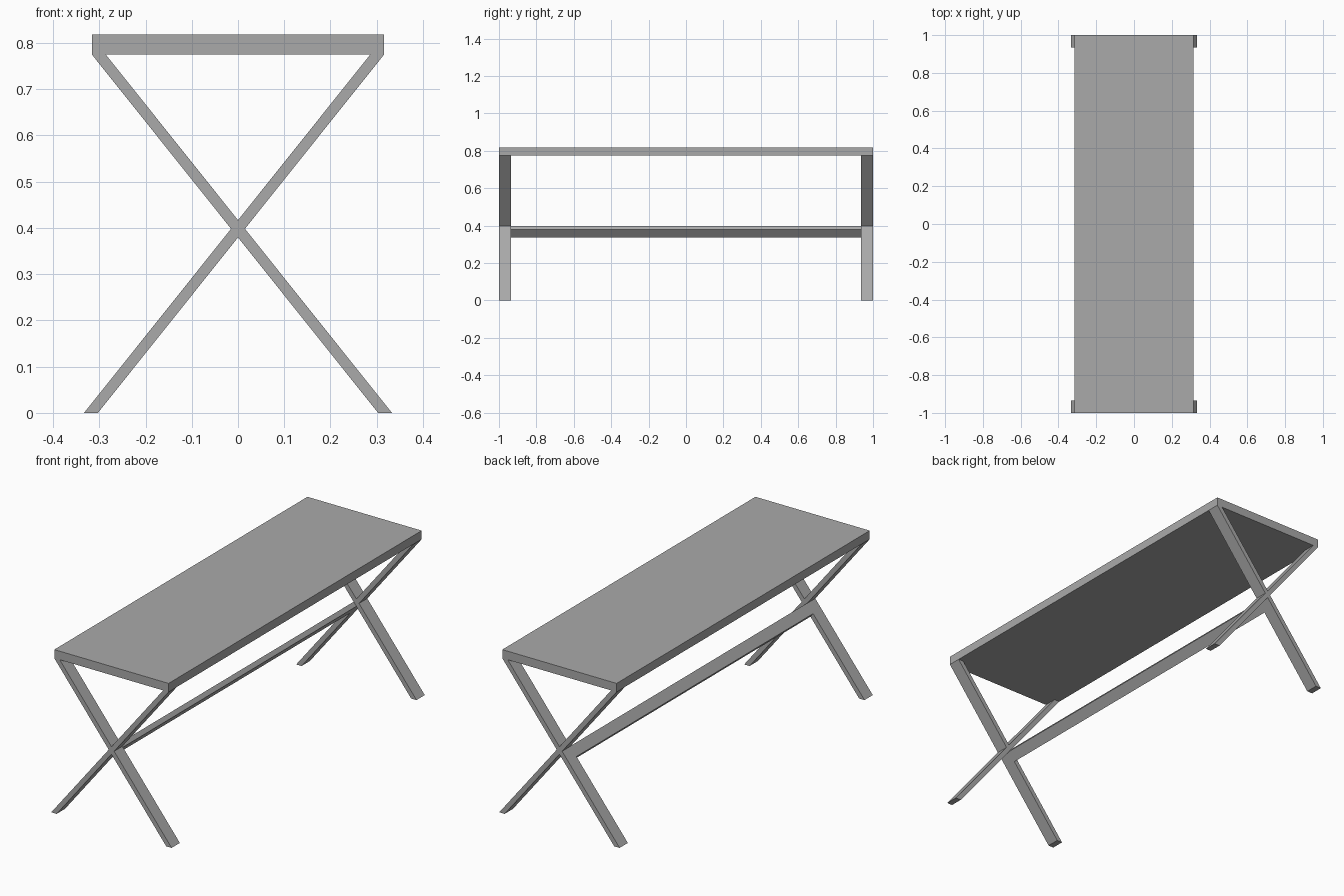
import bpy
import bmesh

cube = bpy.data.objects.get("Cube")
if cube:
    bpy.data.objects.remove(cube, do_unlink=True)

# Main dimensions
HALF_L, INNER_L = 1.0, 0.935      # table end, inner face of the end frames
TOP_W = 0.316                     # half width of the top
Z_UNDER, Z_TOP = 0.775, 0.818     # underside and surface of the top
FOOT_OUT, FOOT_IN = 0.333, 0.303  # leg section at the floor
SLOPE = (TOP_W + FOOT_IN) / Z_UNDER

grey = bpy.data.materials.new("grey")
grey.use_nodes = True
GREY = (0.40, 0.40, 0.40, 1.0)
grey.diffuse_color = GREY
grey.node_tree.nodes["Principled BSDF"].inputs["Base Color"].default_value = GREY


def extrude_profile(name, profile, y0, y1):
    """Extrude a flat (x, z) outline from y0 to y1."""
    bm = bmesh.new()
    face = bm.faces.new([bm.verts.new((x, y0, z)) for x, z in profile])
    ext = bmesh.ops.extrude_face_region(bm, geom=[face])
    moved = [v for v in ext["geom"] if isinstance(v, bmesh.types.BMVert)]
    bmesh.ops.translate(bm, vec=(0, y1 - y0, 0), verts=moved)
    bmesh.ops.recalc_face_normals(bm, faces=bm.faces)
    mesh = bpy.data.meshes.new(name)
    bm.to_mesh(mesh)
    bm.free()
    mesh.materials.append(grey)
    obj = bpy.data.objects.new(name, mesh)
    bpy.context.collection.objects.link(obj)
    return obj


def slanted(z_outer, z_inner, z_outer_top, z_inner_top):
    """Piece of the slanted leg outline between the given corner heights."""
    outer = lambda z: (-FOOT_OUT + SLOPE * z, z)
    inner = lambda z: (-FOOT_IN + SLOPE * z, z)
    return [outer(z_outer), inner(z_inner), inner(z_inner_top), outer(z_outer_top)]


# Table top: long centre panel with a rail across each end
rail = [(-TOP_W, Z_UNDER), (TOP_W, Z_UNDER), (TOP_W, Z_TOP), (-TOP_W, Z_TOP)]
extrude_profile("top_panel", rail, -INNER_L, INNER_L)

leg = slanted(0, 0, Z_UNDER, Z_UNDER)
mirrored_leg = [(-x, z) for x, z in leg]

# End frames: a rail over two crossed legs
for end, y0, y1 in (("front", -HALF_L, -INNER_L), ("back", INNER_L, HALF_L)):
    extrude_profile(end + "_rail", rail, y0, y1)
    extrude_profile(end + "_leg_rising_left", leg, y0, y1)
    extrude_profile(end + "_leg_rising_right", mirrored_leg, y0, y1)

# Stretcher: slanted board tucked just under the crossing
extrude_profile("stretcher", slanted(0.356, 0.337, 0.399, 0.380), -INNER_L, INNER_L)
